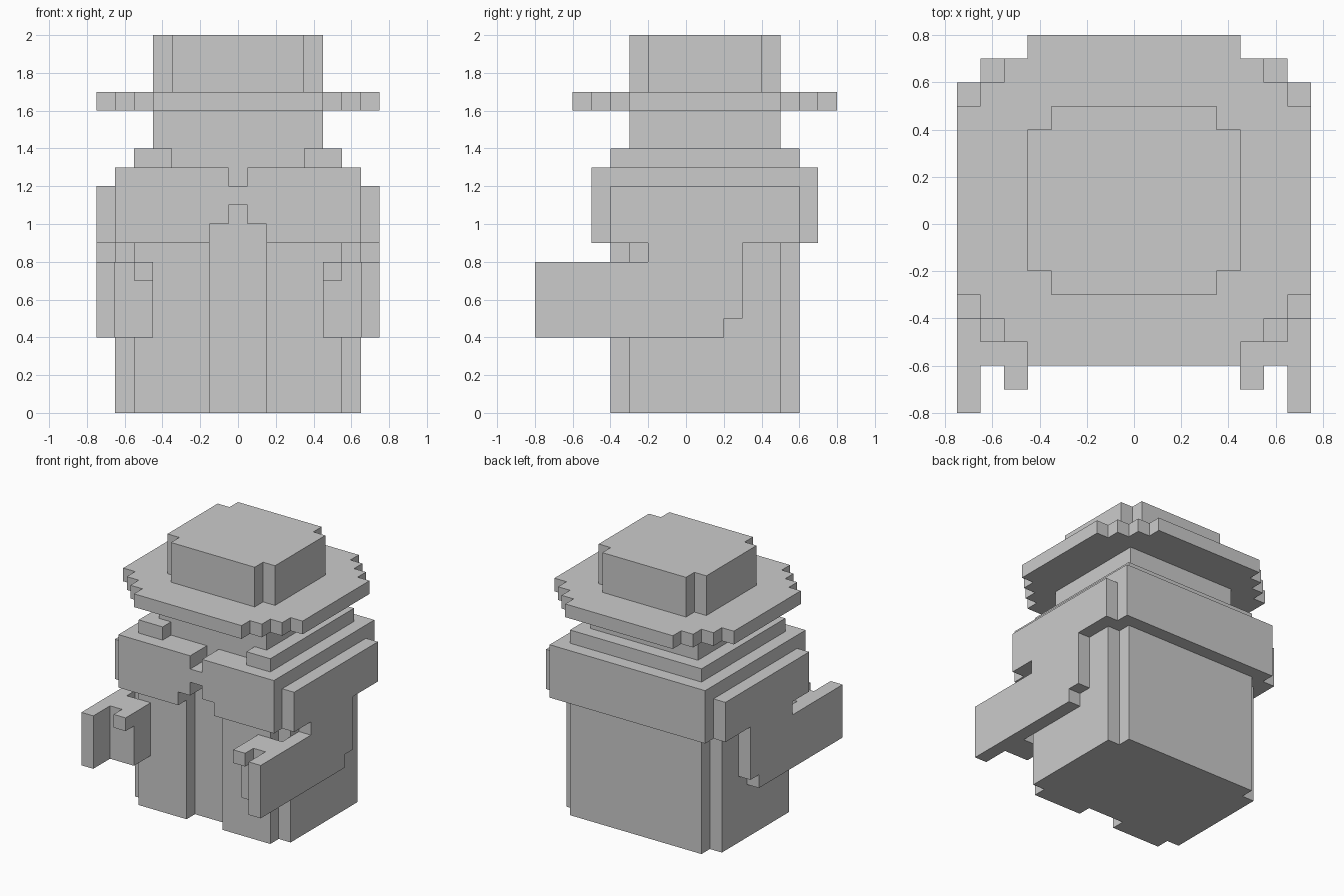
import bpy, bmesh
from mathutils import Vector

if "Cube" in bpy.data.objects:
    bpy.data.objects.remove(bpy.data.objects["Cube"])

# How each profile plane (u, v) plus depth w maps to x, y, z
AXES = {
    "x": lambda u, v, w: (w, u, v),
    "y": lambda u, v, w: (u, w, v),
    "z": lambda u, v, w: (u, v, w),
}


def prism(name, pts, axis, lo, hi, mirror=False):
    """Extrude a closed profile along an axis, optionally mirrored across x = 0."""
    place = AXES[axis]
    bm = bmesh.new()
    face = bm.faces.new([bm.verts.new(place(u, v, lo)) for u, v in pts])
    ext = bmesh.ops.extrude_face_region(bm, geom=[face])
    verts = [g for g in ext["geom"] if isinstance(g, bmesh.types.BMVert)]
    bmesh.ops.translate(bm, verts=verts, vec=Vector(place(0, 0, hi - lo)))
    bmesh.ops.recalc_face_normals(bm, faces=bm.faces)
    mesh = bpy.data.meshes.new(name)
    bm.to_mesh(mesh)
    bm.free()
    obj = bpy.data.objects.new(name, mesh)
    bpy.context.collection.objects.link(obj)
    if mirror:
        mod = obj.modifiers.new("mirror", "MIRROR")
        mod.use_axis[0] = True
        mod.use_mirror_merge = False
    return obj


def sym(half):
    """Complete a right-hand outline with its left-hand mirror image."""
    return half + [(-u, v) for u, v in reversed(half)]


def rect(u0, u1, v0, v1):
    return [(u0, v0), (u1, v0), (u1, v1), (u0, v1)]


# Robe: notched corners and a recessed front strip
prism("robe", sym([(.15, -.3), (.15, -.4), (.55, -.4), (.55, -.3), (.65, -.3),
                   (.65, .5), (.55, .5), (.55, .6)]), "z", 0, .9)

# Cape: solid body plus front flaps joined at the clasp
prism("cape_body", rect(-.65, .65, -.3, .7), "z", .9, 1.3)
prism("cape_front", sym([(.05, 1.1), (.05, 1.0), (.15, 1.0), (.15, .9),
                         (.65, .9), (.65, 1.3), (.05, 1.3), (.05, 1.2)]),
      "y", -.5, -.3)

# Collar, open at the front
prism("collar", sym([(.35, -.3), (.35, -.4), (.55, -.4), (.55, .6)]), "z", 1.3, 1.4)

# Head
prism("head", rect(-.45, .45, -.3, .5), "z", 1.4, 1.6)

# Hat
prism("hat_brim", sym([(.45, -.6), (.45, -.5), (.55, -.5), (.55, -.4), (.65, -.4),
                       (.65, -.3), (.75, -.3), (.75, .5), (.65, .5), (.65, .6),
                       (.55, .6), (.55, .7), (.45, .7), (.45, .8)]), "z", 1.6, 1.7)
prism("hat_crown", sym([(.35, -.3), (.35, -.2), (.45, -.2),
                        (.45, .4), (.35, .4), (.35, .5)]), "z", 1.7, 2.0)

# Arms with shoulder, elbow and forearm in one side profile
prism("arms", [(-.4, 1.2), (-.4, .9), (-.2, .9), (-.2, .8), (-.8, .8), (-.8, .4),
               (.2, .4), (.2, .5), (.3, .5), (.3, .9), (.6, .9), (.6, 1.2)],
      "x", .65, .75, mirror=True)

# Hands and thumbs
prism("hands", rect(.45, .65, -.6, -.4), "z", .4, .8, mirror=True)
prism("thumbs", rect(.45, .55, -.7, -.6), "z", .7, .8, mirror=True)
